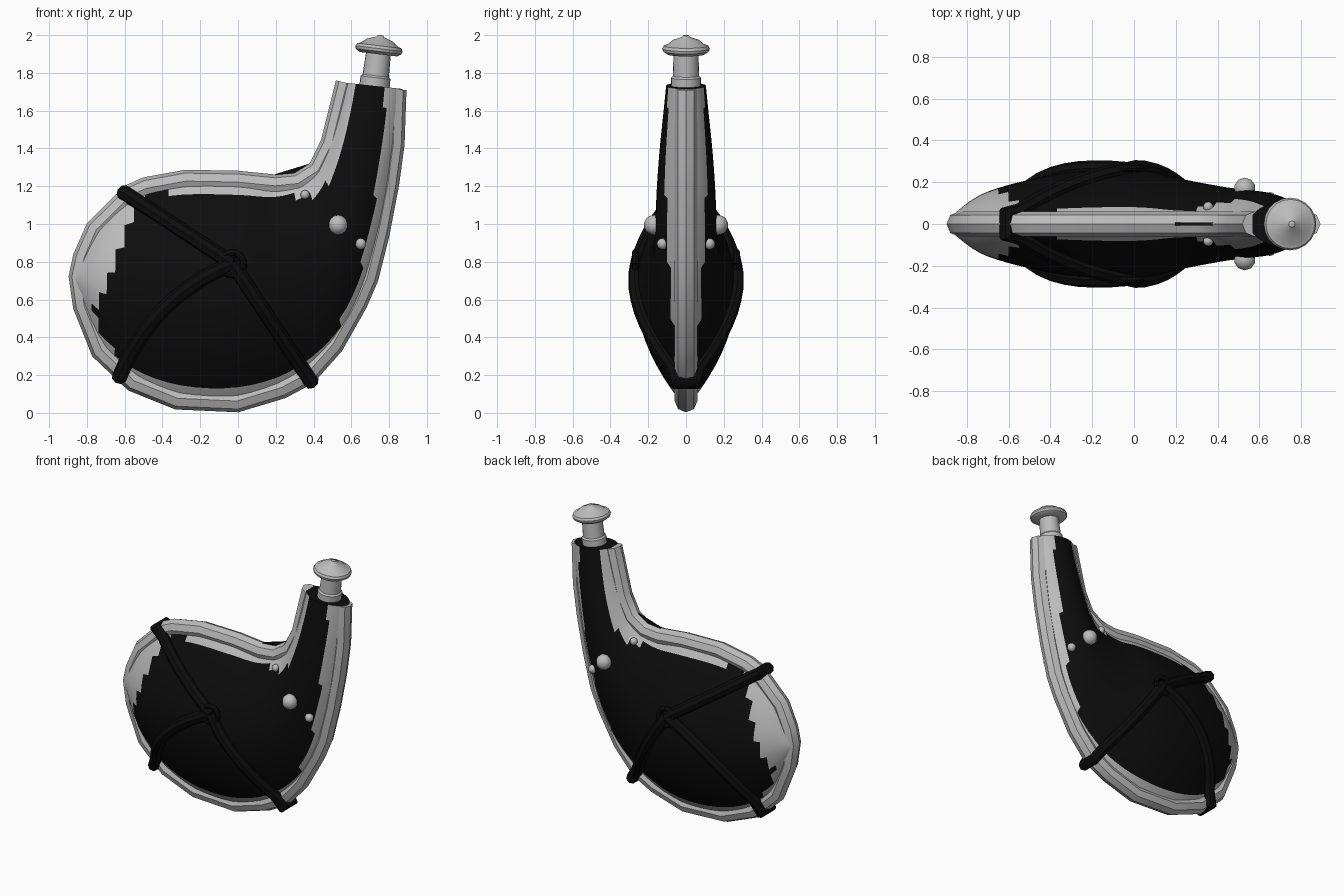
import bpy
import bmesh
from math import sin, cos, pi
from mathutils import Vector, Matrix
from mathutils.bvhtree import BVHTree

cube = bpy.data.objects.get("Cube")
if cube:
    bpy.data.objects.remove(cube)


def material(name, value):
    m = bpy.data.materials.new(name)
    m.use_nodes = True
    colour = (value, value, value, 1)
    m.diffuse_color = colour
    m.node_tree.nodes["Principled BSDF"].inputs["Base Color"].default_value = colour
    return m


GREY = material("light grey", 0.5)
BLACK = material("near black", 0.004)


def finish(name, bm, *mats):
    bmesh.ops.recalc_face_normals(bm, faces=bm.faces)
    mesh = bpy.data.meshes.new(name)
    bm.to_mesh(mesh)
    bm.free()
    for m in mats:
        mesh.materials.append(m)
    obj = bpy.data.objects.new(name, mesh)
    bpy.context.collection.objects.link(obj)
    smooth(obj)
    return obj


def smooth(obj):
    bpy.ops.object.select_all(action='DESELECT')
    obj.select_set(True)
    bpy.context.view_layer.objects.active = obj
    bpy.ops.object.shade_smooth_by_angle(angle=0.7)


def tube(name, points, radius, mat):
    """Round tube along a path, turned into a mesh."""
    curve = bpy.data.curves.new(name, 'CURVE')
    curve.dimensions = '3D'
    curve.bevel_depth = radius
    curve.bevel_resolution = 2
    curve.use_fill_caps = True
    spline = curve.splines.new('POLY')
    spline.points.add(len(points) - 1)
    for p, co in zip(spline.points, points):
        p.co = (*co, 1)
    curve.materials.append(mat)
    obj = bpy.data.objects.new(name, curve)
    bpy.context.collection.objects.link(obj)
    bpy.ops.object.select_all(action='DESELECT')
    obj.select_set(True)
    bpy.context.view_layer.objects.active = obj
    bpy.ops.object.convert(target='MESH')
    smooth(bpy.context.object)


def catmull(a, b, c, d, t):
    return [0.5 * (2 * q + (r - p) * t + (2 * p - 5 * q + 4 * r - s) * t * t
                   + (3 * q - p - 3 * r + s) * t ** 3)
            for p, q, r, s in zip(a, b, c, d)]


# Body stations: inner edge x, z, outer edge x, z, half depth, grey margins
STATIONS = [
    (-.86, .80, -.86, .63, .05, .3, .3),
    (-.73, 1.04, -.74, .34, .14, .4, .1),
    (-.55, 1.19, -.55, .15, .20, .08, .08),
    (-.3, 1.25, -.3, .05, .25, .09, .08),
    (0, 1.25, 0, .04, .265, .08, .08),
    (.18, 1.23, .28, .13, .215, .08, .08),
    (.31, 1.25, .52, .33, .18, .12, .09),
    (.38, 1.29, .67, .6, .165, .13, .10),
    (.43, 1.36, .78, 1.0, .155, .12, .10),
    (.48, 1.48, .83, 1.3, .14, .09, .09),
    (.52, 1.62, .86, 1.55, .12, .08, .09),
    (.55, 1.75, .87, 1.715, .105, .07, .09),
]
STEPS, AROUND = 4, 44
last = len(STATIONS) - 1
rows = []
for i in range(last):
    quad = [STATIONS[min(max(i + k, 0), last)] for k in (-1, 0, 1, 2)]
    rows += [catmull(*quad, k / STEPS) for k in range(STEPS)]
rows.append(STATIONS[-1])

# Body: bulging loft whose sections turn from upright to level at the neck
bm = bmesh.new()
rings = []
for n, (ax, az, bx, bz, depth, *_) in enumerate(rows):
    power = 0.85 - 0.35 * max(0, n / (len(rows) - 1) - 0.45) / 0.55
    a, b = Vector((ax, 0, az)), Vector((bx, 0, bz))
    ring = []
    for k in range(AROUND):
        ang = 2 * pi * k / AROUND
        s = (1 - cos(ang)) / 2
        y = depth * max(sin(pi * s), 0) ** power * (1 if ang < pi else -1)
        ring.append(bm.verts.new(a.lerp(b, s) + Vector((0, y, 0))))
    rings.append(ring)
for n in range(len(rings) - 1):
    ax, az, bx, bz, _, ma, mb = rows[n]
    chord = Vector((bx - ax, bz - az)).length
    for k in range(AROUND):
        j = (k + 1) % AROUND
        face = bm.faces.new((rings[n][k], rings[n][j], rings[n + 1][j], rings[n + 1][k]))
        d = chord * (1 - cos(2 * pi * (k + 0.5) / AROUND)) / 2
        face.material_index = 0 if d < ma or chord - d < mb else 1
bm.faces.new(rings[0])
bm.faces.new(rings[-1]).material_index = 1
body_tree = BVHTree.FromBMesh(bm)
finish("flask_body", bm, GREY, BLACK)


def surface(x, z):
    """Half depth of the body at a point seen from the front."""
    hit = body_tree.ray_cast(Vector((x, -1, z)), Vector((0, 1, 0)))[0]
    return max(-hit.y if hit else 0, 0.05)


# Rim: round band inset from the silhouette
OUTLINE = [
    (.52, 1.76), (.44, 1.44), (.38, 1.32), (.3, 1.27), (.2, 1.26), (0, 1.28),
    (-.28, 1.285), (-.5, 1.245), (-.6, 1.2), (-.73, 1.07), (-.8, 1), (-.87, .84),
    (-.895, .72), (-.87, .55), (-.77, .3), (-.58, .12), (-.33, .02), (0, .005),
    (.25, .08), (.4, .16), (.55, .33), (.68, .56), (.74, .7), (.8, .94),
    (.85, 1.2), (.88, 1.42), (.89, 1.71)]
pts = [Vector(p) for p in OUTLINE]
path = []
for i, p in enumerate(pts):
    d = (pts[min(i + 1, len(pts) - 1)] - pts[max(i - 1, 0)]).normalized()
    q = p + Vector((-d.y, d.x)) * 0.058
    path.append((q.x, 0, q.y))
tube("rim_band", path, 0.06, GREY)

# Dark sliver of body showing in the crook of the neck
bm = bmesh.new()
fin = [bm.verts.new((x, -0.006, z)) for x, z in ((.18, 1.24), (.2, 1.265), (.38, 1.32), (.4, 1.28))]
face = bm.faces.new(fin)
moved = bmesh.ops.extrude_face_region(bm, geom=[face])["geom"]
bmesh.ops.translate(bm, vec=(0, 0.012, 0), verts=[v for v in moved if isinstance(v, bmesh.types.BMVert)])
finish("crook_seam", bm, BLACK)

# Straps: from the hub over the rim to the hub on the other face
HUB = Vector((-.03, .79))
for name, end, bow in (("upper", (-.61, 1.17), 0),
                       ("lower_left", (-.63, .185), .09),
                       ("lower_right", (.39, .16), 0)):
    end = Vector(end)
    front = []
    for k in range(10):
        t = k / 10
        p = HUB.lerp(end, t) + Vector((-bow, bow)) * 4 * t * (1 - t) * 0.7
        front.append((p.x, -surface(p.x, p.y) - 0.008, p.y))
    front.append((end.x, -0.05, end.y))
    back = [(x, -y, z) for x, y, z in reversed(front)]
    tube("strap_" + name, front + back, 0.04, BLACK)

for side, label in ((-1, "front"), (1, "back")):
    # Hub ring where the straps meet
    loop = [(HUB.x + 0.06 * cos(a * pi / 8), side * 0.268, HUB.y + 0.06 * sin(a * pi / 8))
            for a in range(17)]
    tube("hub_ring_" + label, loop, 0.018, BLACK)
    # Round studs near the neck
    for size, x, z, r in (("large", .53, .995, .053), ("medium", .65, .895, .03), ("small", .355, 1.155, .025)):
        bm = bmesh.new()
        y = side * (surface(x, z) + r * 0.15)
        bmesh.ops.create_uvsphere(bm, u_segments=10, v_segments=7, radius=r,
                                  matrix=Matrix.Translation((x, y, z)))
        finish(f"stud_{size}_{label}", bm, GREY)

# Spout with collar and domed cap, turned on a lathe and tilted
PROFILE = [(0, -.04), (.08, -.04), (.08, .025), (.07, .035), (.066, .15), (.1, .15),
           (.122, .165), (.126, .18), (.118, .195), (.1, .2), (.07, .225), (.02, .242),
           (.015, .25), (0, .252)]
bm = bmesh.new()
verts = [bm.verts.new((r, 0, z)) for r, z in PROFILE]
edges = [bm.edges.new(pair) for pair in zip(verts, verts[1:])]
bmesh.ops.spin(bm, geom=verts + edges, cent=(0, 0, 0), axis=(0, 0, 1), angle=2 * pi, steps=20)
bmesh.ops.remove_doubles(bm, verts=bm.verts, dist=0.0005)
bmesh.ops.transform(bm, verts=bm.verts,
                    matrix=Matrix.Translation((.725, 0, 1.75)) @ Matrix.Rotation(0.12, 4, 'Y'))
finish("spout_and_cap", bm, GREY)
